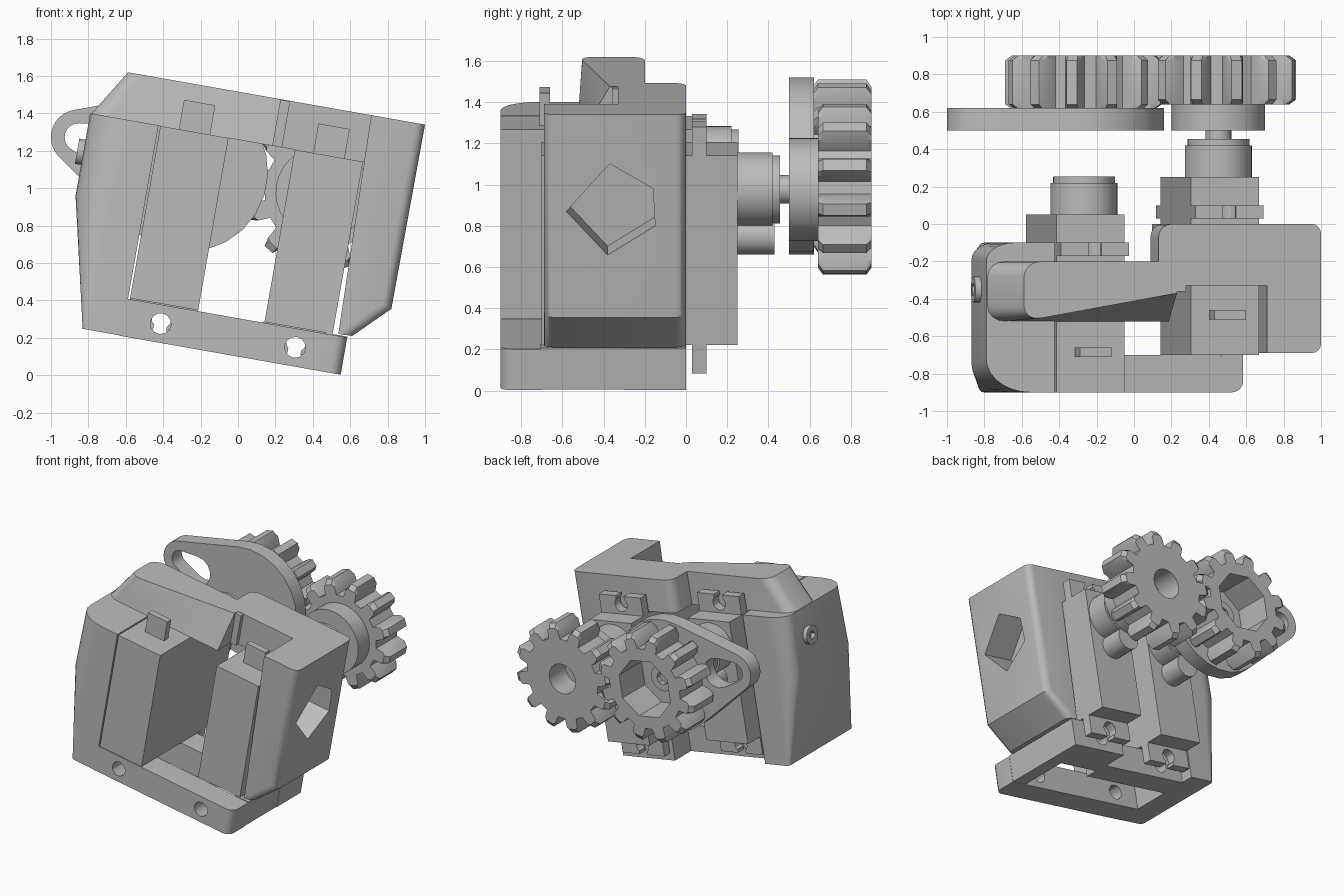
import bpy, bmesh, math
from mathutils import Matrix

old = bpy.data.objects.get("Cube")
if old:
    bpy.data.objects.remove(old)

GREY = (0.5, 0.5, 0.5, 1)
mat = bpy.data.materials.new("plain grey")
mat.use_nodes = True
mat.diffuse_color = GREY
mat.node_tree.nodes["Principled BSDF"].inputs["Base Color"].default_value = GREY
parts = []


def finish(name, bm):
    bmesh.ops.recalc_face_normals(bm, faces=bm.faces)
    mesh = bpy.data.meshes.new(name)
    bm.to_mesh(mesh)
    bm.free()
    mesh.materials.append(mat)
    obj = bpy.data.objects.new(name, mesh)
    bpy.context.collection.objects.link(obj)
    parts.append(obj)
    return obj


def loft(bm, sections):
    """Skin a stack of matching closed outlines and cap both ends."""
    rings = [[bm.verts.new(p) for p in s] for s in sections]
    bm.faces.new(rings[0])
    bm.faces.new(rings[-1][::-1])
    for a, b in zip(rings, rings[1:]):
        for i in range(len(a)):
            j = (i + 1) % len(a)
            bm.faces.new((a[i], b[i], b[j], a[j]))


def prism(name, pts, t0, t1, axis="y", round_if=None, r=0.1, seg=4, move=None):
    """Extrude a profile along y (points are x, z) or along x (points are y, z)."""
    bm = bmesh.new()
    place = (lambda p, t: (p[0], t, p[1])) if axis == "y" else (lambda p, t: (t, p[0], p[1]))
    loft(bm, [[place(p, t) for p in pts] for t in (t0, t1)])
    if move:
        for v in bm.verts:
            move(v.co)
    if round_if:
        # round the long edges that the rule picks
        picked = [e for e in bm.edges
                  if abs(e.verts[0].co.y - e.verts[1].co.y) < 0.01
                  and round_if((e.verts[0].co + e.verts[1].co) / 2)]
        bmesh.ops.bevel(bm, geom=picked, offset=r, segments=seg, profile=0.5,
                        affect="EDGES", clamp_overlap=True)
    return finish(name, bm)


def box(name, x0, x1, y0, y1, z0, z1, **kw):
    return prism(name, [(x0, z0), (x1, z0), (x1, z1), (x0, z1)], y0, y1, **kw)


def circle(x, z, r, n=32, turn=0.0):
    return [(x + r * math.cos(turn + math.tau * i / n),
             z + r * math.sin(turn + math.tau * i / n)) for i in range(n)]


def capsule(x0, z0, r0, x1, z1, r1, n=16):
    """Outline around a large right circle and a smaller left one."""
    lean = math.atan2(z1 - z0, x1 - x0)
    a = math.acos((r0 - r1) / math.hypot(x1 - x0, z1 - z0))
    pts = []
    for x, z, r, start, end in ((x0, z0, r0, lean + a, lean + math.tau - a),
                                (x1, z1, r1, lean - a, lean + a)):
        for i in range(n + 1):
            t = start + (end - start) * i / n
            pts.append((x + r * math.cos(t), z + r * math.sin(t)))
    return pts


def cut(obj, *cutters):
    for c in cutters:
        mod = obj.modifiers.new("cut", "BOOLEAN")
        mod.operation = "DIFFERENCE"
        mod.solver = "EXACT"
        mod.object = c
        with bpy.context.temp_override(object=obj, active_object=obj):
            bpy.ops.object.modifier_apply(modifier=mod.name)
        parts.remove(c)
        bpy.data.objects.remove(c)


def spur_gear(name, x, z, y0, y1, phase, teeth=12, root=0.31, chamfer=0.025):
    """Gear along y whose teeth are chamfered at both ends."""
    pitch = math.tau / teeth
    sections = []
    for y, tip in ((y0, 0.385), (y0 + chamfer, 0.42), (y1 - chamfer, 0.42), (y1, 0.385)):
        ring = []
        for i in range(teeth):
            for f, r in ((-0.31, root), (-0.23, 0.375), (-0.13, tip),
                         (0.13, tip), (0.23, 0.375), (0.31, root)):
                a = phase + (i + f) * pitch
                ring.append((x + r * math.cos(a), y, z + r * math.sin(a)))
        sections.append(ring)
    bm = bmesh.new()
    loft(bm, sections)
    return finish(name, bm)


RX, LX, AXIS = 0.275, -0.455, 1.04      # servo centres and output height
GEAR_Z = 1.027                          # height of the lever gear
HALF, BOTTOM, TOP = 0.185, 0.305, 1.24  # servo half width and ends


# Servos: body, mounting tabs, cable plug and output turret
def servo(side, x, y):
    box(side + "_servo_body", x - HALF, x + HALF, y - 0.70, y + 0.25, BOTTOM, TOP)
    tabs = box(side + "_servo_tabs", x - HALF, x + HALF, y + 0.03, y + 0.10, 0.165, 1.38)
    for z, end in ((0.23, 0.1), (1.315, 1.45)):
        cut(tabs, prism("hole", circle(x, z, 0.055, 12), y, y + 0.2))
        cut(tabs, box("slot", x - 0.035, x + 0.035, y, y + 0.2, min(z, end), max(z, end)))
    box(side + "_servo_cable", x - 0.085, x + 0.085, y - 0.51, y - 0.46, TOP - 0.02, 1.40)
    prism(side + "_servo_turret", circle(x, AXIS, 0.18), y + 0.24, y + 0.42)
    prism(side + "_servo_turret_cap", circle(x, AXIS, 0.165), y + 0.41, y + 0.455)
    prism(side + "_servo_small_turret", circle(x, 0.81, 0.09, 20), y + 0.24, y + 0.43)


servo("left", RX, 0.0)
servo("right", LX, -0.2)
prism("left_servo_spline", circle(RX, AXIS, 0.07, 16), 0.44, 0.525)


# Right wall: rounded outer corners that sharpen as it tapers to the foot
def wall_section(outer, z, fx, fy, bx, by, inner=-0.65, front=-0.9, back=-0.1, n=7):
    pts = [(inner, back, z), (inner, front, z)]
    turns = [math.pi / 2 * i / n for i in range(n + 1)]
    pts += [(outer + fx * (1 - math.sin(t)), front + fy * (1 - math.cos(t)), z) for t in turns]
    pts += [(outer + bx * (1 - math.cos(t)), back - by * (1 - math.sin(t)), z) for t in turns]
    return pts


bm = bmesh.new()
loft(bm, [wall_section(-0.861, 0.1, 0.03, 0.03, 0.03, 0.03),
          wall_section(-1.022, 0.794, 0.2, 0.15, 0.13, 0.09),
          wall_section(-1.021, 1.242, 0.24, 0.18, 0.15, 0.1)])
finish("right_wall", bm)

# Left wall with a five-sided opening
left_wall = prism("left_wall", [(0.49, 0.31), (0.565, 0.313), (0.746, 0.492),
                                (0.752, 1.493), (0.46, 1.493)], -0.69, 0.0,
                  round_if=lambda m: m.x > 0.62 and m.z < 1.4, r=0.085)
cut(left_wall, prism("opening", [(-0.37, 1.25), (-0.16, 1.127), (-0.15, 0.944),
                                 (-0.38, 0.8), (-0.58, 1.015)], 0.5, 0.9, axis="x"))

# Screw head on the right wall
screw = prism("side_screw", circle(-0.35, 1.03, 0.07, 14), -1.055, -0.9, axis="x")
cut(screw, prism("socket", circle(-0.35, 1.03, 0.035, 6), -1.1, -1.02, axis="x"))


# Top bridges over the two servos
def slope_front(co):
    if co.x > -0.5 and co.z > 1.4 and co.y < -0.4:
        co.y = -0.37


prism("right_top_bridge", [(-1.015, TOP), (-0.03, TOP), (-0.03, 1.493), (-0.86, 1.493)],
      -0.52, -0.2, move=slope_front,
      round_if=lambda m: m.x < -0.9 and 1.3 < m.z < 1.45, r=0.08)
box("left_top_bridge", -0.13, 0.5, -0.33, 0.0, TOP, 1.493,
    round_if=lambda m: m.x < 0 and m.y > -0.1 and 1.3 < m.z < 1.45, r=0.07)
box("bridge_web", -0.13, 0.02, -0.36, -0.2, TOP, 1.49)

# Base frame with screw holes
bars = [
    box("front_base_bar", -0.66, 0.54, -0.9, -0.7, 0.098, 0.3,
        round_if=lambda m: m.x > 0.5 and m.y < -0.8 and 0.15 < m.z < 0.25, r=0.06),
    box("right_back_base_bar", -0.66, 0.09, -0.4, -0.2, 0.098, 0.3),
    box("left_back_base_bar", 0.08, 0.54, -0.3, 0.0, 0.098, 0.305),
]
for bar in bars:
    for x in (LX, RX):
        cut(bar, prism("hole", circle(x, 0.2, 0.056, 12), -1, 0.2))
box("base_end_bar", 0.42, 0.538, -0.705, -0.1, 0.1, 0.305)

# Left gear with hub
gear = spur_gear("left_gear", RX, AXIS, 0.64, 0.9, math.radians(-3.5))
cut(gear, prism("bore", circle(RX, AXIS, 0.115, 24), 0.7, 1.0))
prism("left_gear_hub", circle(RX, AXIS, 0.25), 0.5, 0.65)

# Right gear with a wide octagonal bore
gear = spur_gear("right_gear", LX, GEAR_Z, 0.615, 0.9, math.radians(18.5))
cut(gear, prism("bore", circle(LX, GEAR_Z, 0.23, 8, math.pi / 8), 0.6, 1.0))
hub = prism("right_gear_hub", circle(LX, GEAR_Z, 0.1, 16), 0.6, 0.68)
cut(hub, prism("bore", circle(LX, GEAR_Z, 0.05, 8), 0.64, 0.8))

# Lever plate fixed to the right gear
lever = prism("lever_plate", capsule(LX, GEAR_Z, 0.43, -1.06, 1.105, 0.148), 0.5, 0.62)
cut(lever, prism("slot", capsule(-0.91, 1.085, 0.115, -1.06, 1.105, 0.075, 8), 0.4, 0.7))

# Lean the whole assembly sideways and shade it
lean = Matrix.Rotation(math.radians(10), 4, "Y")
bpy.ops.object.select_all(action="DESELECT")
for obj in parts:
    obj.data.transform(lean)
    obj.select_set(True)
bpy.context.view_layer.objects.active = parts[0]
bpy.ops.object.shade_smooth_by_angle(angle=math.radians(30))
